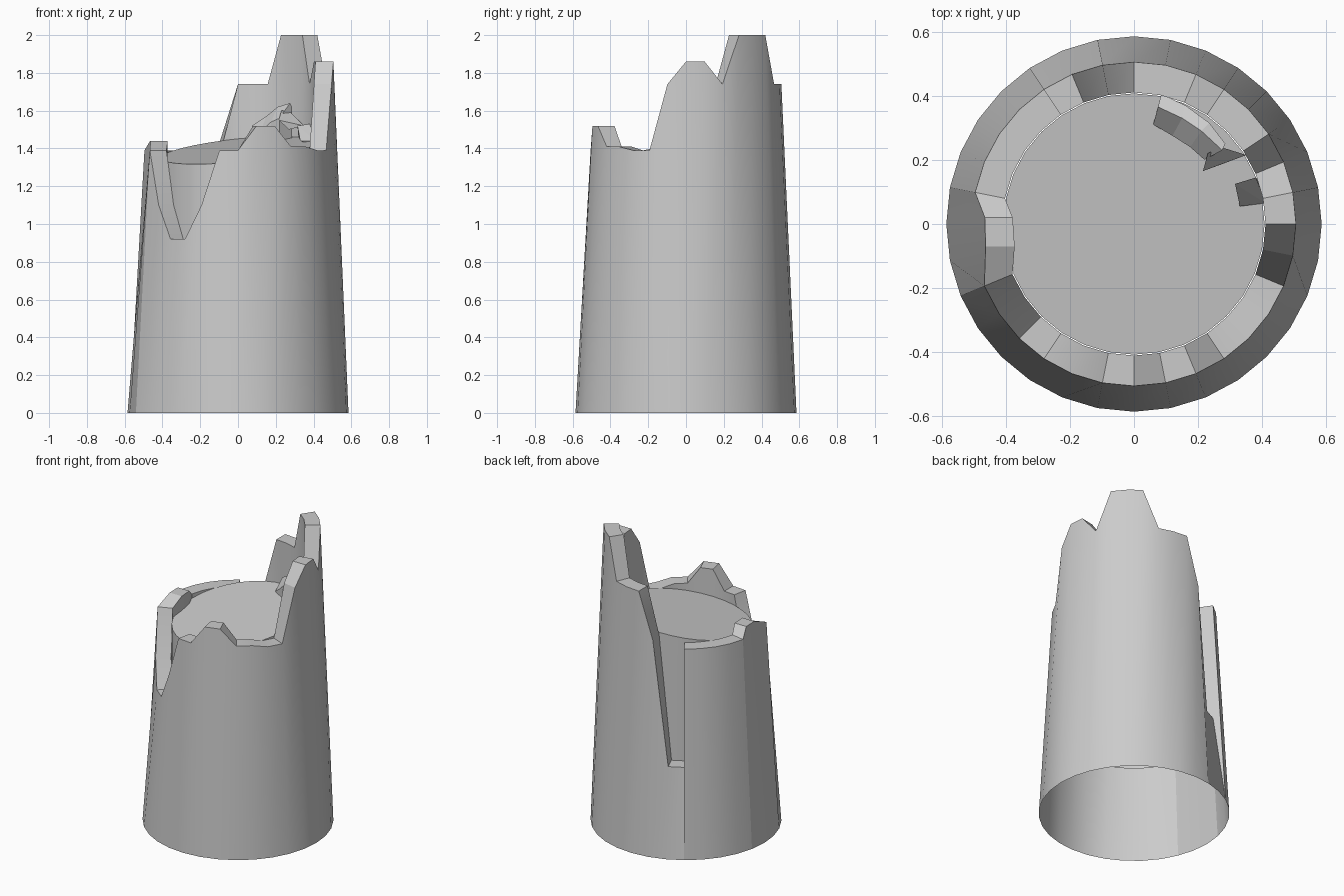
import bpy, bmesh, math

if "Cube" in bpy.data.objects:
    bpy.data.objects.remove(bpy.data.objects["Cube"])

N = 32
STEP = 2 * math.pi / N


def polar(r, k, z):
    return (r * math.cos(k * STEP), r * math.sin(k * STEP), z)


def floor_z(x, y):
    return 1.39 + 0.10 * x + 0.15 * y


def add_object(name, bm, smooth=False):
    bmesh.ops.recalc_face_normals(bm, faces=bm.faces)
    me = bpy.data.meshes.new(name)
    bm.to_mesh(me)
    bm.free()
    ob = bpy.data.objects.new(name, me)
    bpy.context.collection.objects.link(ob)
    if smooth:
        bpy.ops.object.select_all(action='DESELECT')
        ob.select_set(True)
        bpy.context.view_layer.objects.active = ob
        bpy.ops.object.shade_smooth_by_angle(angle=math.radians(20))
    return ob


def hull(name, pts):
    bm = bmesh.new()
    for p in pts:
        bm.verts.new(p)
    bmesh.ops.convex_hull(bm, input=bm.verts)
    return add_object(name, bm)


# Rim heights around the shell; step 11 occurs twice for the upright slot side
heights = [1.86, 1.86, 1.74, 2, 2, 2, 1.74, 1.74, 1.74, 1.43, 0.59, 0.59,
           1.39, 1.39, 1.39, 1.39, 1.39, 1.44, 1.44, 1.39, 1.10, 0.92, 0.92, 1.10,
           1.39, 1.39, 1.52, 1.52, 1.41, 1.41, 1.39, 1.39, 1.74]
steps = list(range(12)) + list(range(11, 32))
dents = {16: (-0.465, 0.02, -0.378), 17: (-0.4625, -0.07, -0.372)}

# Broken shell: tapered outside, jagged rim, short inner wall
bm = bmesh.new()
base = [bm.verts.new(polar(0.585, k, 0)) for k in range(N)]
outer, inner, lower = [], [], []
for k, z in zip(steps, heights):
    if k in dents:
        xo, y, xi = dents[k]
        po, pi = (xo, y, z), (xi, y, z)
    else:
        po, pi = polar(0.505, k, z), polar(0.41, k, z)
    outer.append(bm.verts.new(po))
    inner.append(bm.verts.new(pi))
    lower.append(bm.verts.new((pi[0], pi[1], min(z - 0.02, 1.28))))
M = len(steps)
for i in range(M):
    j = (i + 1) % M
    a, b = base[steps[i]], base[steps[j]]
    bm.faces.new([a, outer[j], outer[i]] if a is b else [a, b, outer[j], outer[i]])
    bm.faces.new([outer[i], outer[j], inner[j], inner[i]])
    bm.faces.new([inner[i], inner[j], lower[j], lower[i]])
add_object("broken_shell", bm, True)

# Inner core with a tilted top
bm = bmesh.new()
low, top = [], []
for k in range(N):
    r = 0.385 if k in (16, 17) else 0.407
    x, y, _ = polar(r, k, 0)
    low.append(bm.verts.new((x, y, 0.55)))
    top.append(bm.verts.new((x, y, floor_z(x, y))))
bm.faces.new(top)
for i in range(N):
    j = (i + 1) % N
    bm.faces.new([low[i], low[j], top[j], top[i]])
add_object("inner_core", bm, True)

# Curved fragment leaning against the inside of the tall wall
sections = [((0.06, 0.31), (0.075, 0.365), (0.085, 0.405), 1.52),
            ((0.12, 0.275), (0.15, 0.33), (0.16, 0.37), 1.57),
            ((0.175, 0.24), (0.21, 0.29), (0.235, 0.315), 1.62),
            ((0.22, 0.20), (0.275, 0.23), (0.285, 0.25), 1.64)]
bm = bmesh.new()
rings = []
for p, ridge, q, z in sections:
    pts = [(*p, floor_z(*p) - 0.01), (*p, z - 0.08), (*ridge, z),
           (*q, z - 0.02), (*q, floor_z(*q) - 0.01)]
    rings.append([bm.verts.new(v) for v in pts])
for a, b in zip(rings, rings[1:]):
    for i in range(5):
        j = (i + 1) % 5
        bm.faces.new([a[i], a[j], b[j], b[i]])
bm.faces.new(rings[0])
bm.faces.new(rings[-1])
add_object("curved_fragment", bm)

# Splinter and small block beside the wall
hull("splinter", [(0.215, 0.165, 1.55), (0.35, 0.215, 1.52), (0.27, 0.24, 1.60),
                  (0.27, 0.185, 1.50), (0.23, 0.22, 1.60)])
hull("wall_block", [(0.315, 0.125, 1.52), (0.38, 0.145, 1.53), (0.41, 0.065, 1.44),
                    (0.33, 0.055, 1.44), (0.32, 0.12, 1.46), (0.385, 0.14, 1.42),
                    (0.39, 0.07, 1.42)])
